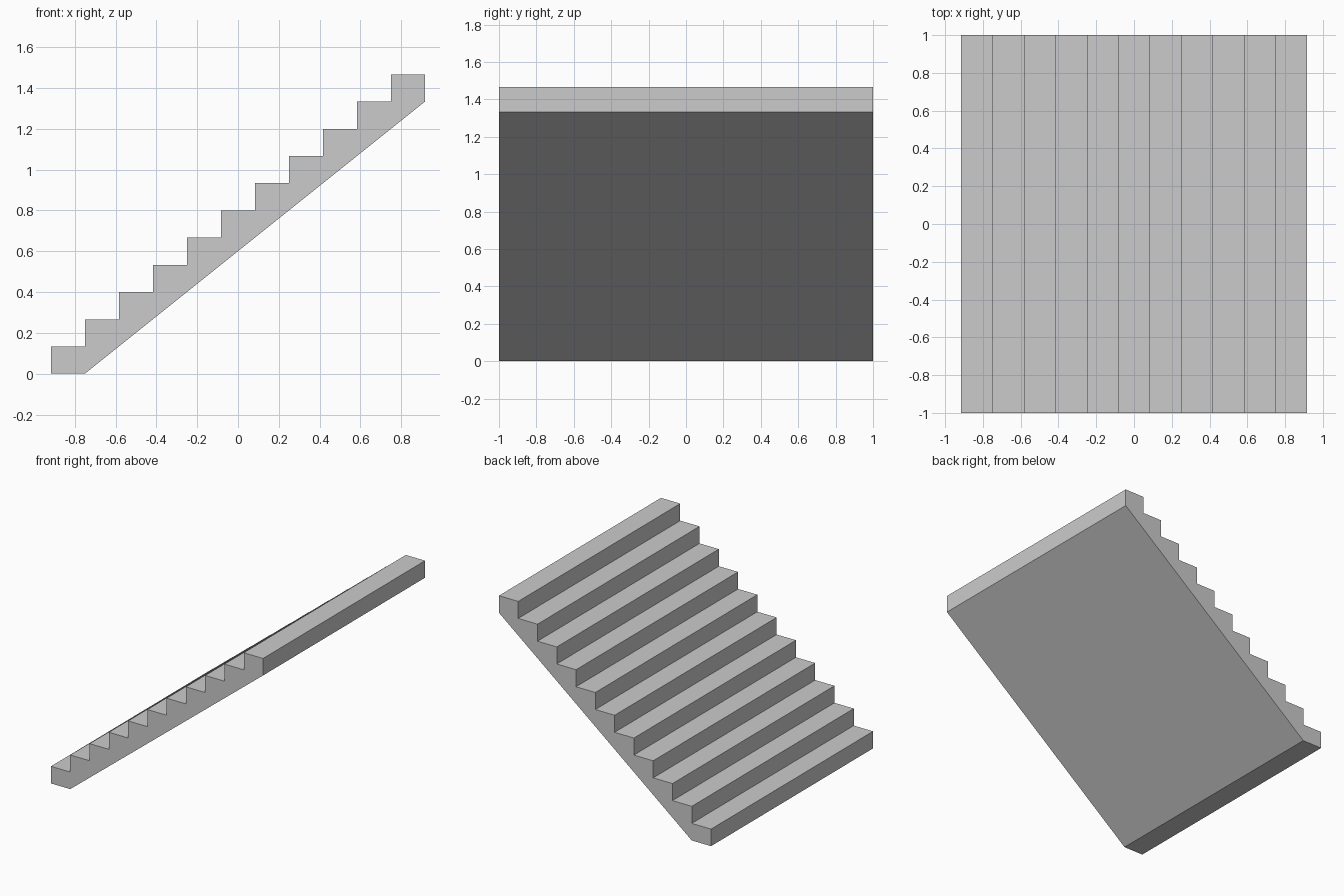
import bpy
import bmesh

# Remove the default cube
cube = bpy.data.objects.get("Cube")
if cube:
    bpy.data.objects.remove(cube, do_unlink=True)

STEPS = 11
TREAD = 1 / 6
RISE = 2 / 15
WIDTH = 2.0
START = -STEPS * TREAD / 2

# Plain grey material
grey = bpy.data.materials.new("plain grey")
grey.use_nodes = True
colour = (0.6, 0.6, 0.6, 1)
grey.diffuse_color = colour
grey.node_tree.nodes["Principled BSDF"].inputs["Base Color"].default_value = colour

# Side profile: sloping underside, then the stepped top
profile = [(START + TREAD, 0), (START + STEPS * TREAD, (STEPS - 1) * RISE)]
for i in reversed(range(STEPS)):
    x = START + i * TREAD
    profile.append((x + TREAD, (i + 1) * RISE))
    profile.append((x, (i + 1) * RISE))
profile_ends = [(START, 0)]

# Add the inner corner at the foot of each riser
outline = profile[:2]
for corner in profile[2:]:
    outline.append(corner)
outline += profile_ends

# Extrude the profile across the full width
bm = bmesh.new()
verts = [bm.verts.new((x, -WIDTH / 2, z)) for x, z in outline]
side = bm.faces.new(verts)
extruded = bmesh.ops.extrude_face_region(bm, geom=[side])
moved = [v for v in extruded["geom"] if isinstance(v, bmesh.types.BMVert)]
bmesh.ops.translate(bm, verts=moved, vec=(0, WIDTH, 0))
bmesh.ops.recalc_face_normals(bm, faces=bm.faces[:])

mesh = bpy.data.meshes.new("staircase")
bm.to_mesh(mesh)
bm.free()
mesh.materials.append(grey)
staircase = bpy.data.objects.new("staircase", mesh)
bpy.context.collection.objects.link(staircase)
